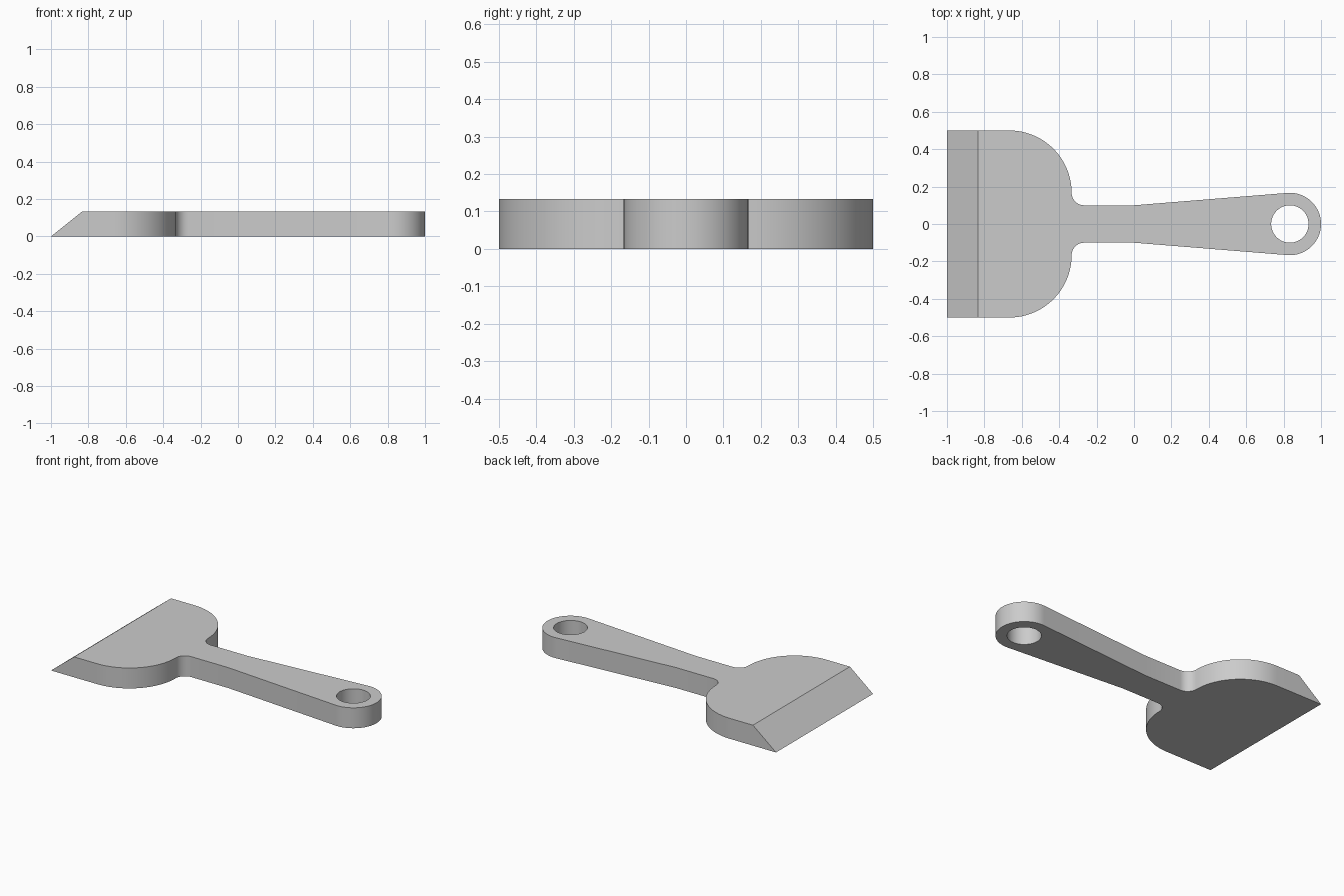
import bpy
import bmesh
from math import atan2, cos, radians, sin, tau

cube = bpy.data.objects.get("Cube")
if cube:
    bpy.data.objects.remove(cube, do_unlink=True)

HEIGHT = 2 / 15
HALF_WIDTH = 0.5
BEVEL_TOP_X = -5 / 6
CORNER_R = 1 / 3
FILLET_R = 1 / 15
NECK = 0.1
END_X, END_R = 5 / 6, 1 / 6
HOLE_R = 0.1


def arc(cx, cy, r, start, end, steps):
    """Points along a circular arc, angles in radians."""
    angles = [start + (end - start) * i / steps for i in range(steps + 1)]
    return [(cx + r * cos(a), cy + r * sin(a)) for a in angles]


def add_loop(bm, points):
    verts = [bm.verts.new((x, y, 0)) for x, y in points]
    return [bm.edges.new((v, verts[i - 1])) for i, v in enumerate(verts)]


# Half outline: blade corner, rounded shoulder, neck fillet, tapered handle, round end
shoulder_y = HALF_WIDTH - CORNER_R
tangent = atan2(END_X, NECK - END_R) - atan2(0, 1)
tangent = radians(94.6)
half = [(-1, HALF_WIDTH)]
half += arc(-2 / 3, shoulder_y, CORNER_R, tau / 4, 0, 24)
half += arc(-1 / 3 + FILLET_R, NECK + FILLET_R, FILLET_R, tau / 2, tau * 3 / 4, 12)[1:]
half += [(0, NECK)]
half += arc(END_X, 0, END_R, tangent, 0, 24)
outline = half + [(x, -y) for x, y in reversed(half[:-1])]

# Flat plate with the hanging hole, extruded to full thickness
bm = bmesh.new()
edges = add_loop(bm, outline)
edges += add_loop(bm, arc(END_X, 0, HOLE_R, 0, tau, 48)[:-1])
bmesh.ops.triangle_fill(bm, edges=edges, use_beauty=True, normal=(0, 0, 1))
top = bmesh.ops.extrude_face_region(bm, geom=bm.faces[:])["geom"]
for v in (g for g in top if isinstance(g, bmesh.types.BMVert)):
    v.co.z = HEIGHT
    # Slope the blade down to a sharp front edge
    if v.co.x < -0.99:
        v.co.x = BEVEL_TOP_X
bmesh.ops.recalc_face_normals(bm, faces=bm.faces[:])

mesh = bpy.data.meshes.new("scraper")
bm.to_mesh(mesh)
bm.free()
scraper = bpy.data.objects.new("scraper", mesh)
bpy.context.collection.objects.link(scraper)

# Plain grey finish
grey = bpy.data.materials.new("grey")
grey.use_nodes = True
colour = (0.6, 0.6, 0.6, 1)
grey.diffuse_color = colour
grey.node_tree.nodes["Principled BSDF"].inputs["Base Color"].default_value = colour
mesh.materials.append(grey)

bpy.context.view_layer.objects.active = scraper
scraper.select_set(True)
bpy.ops.object.shade_smooth_by_angle(angle=radians(30))
